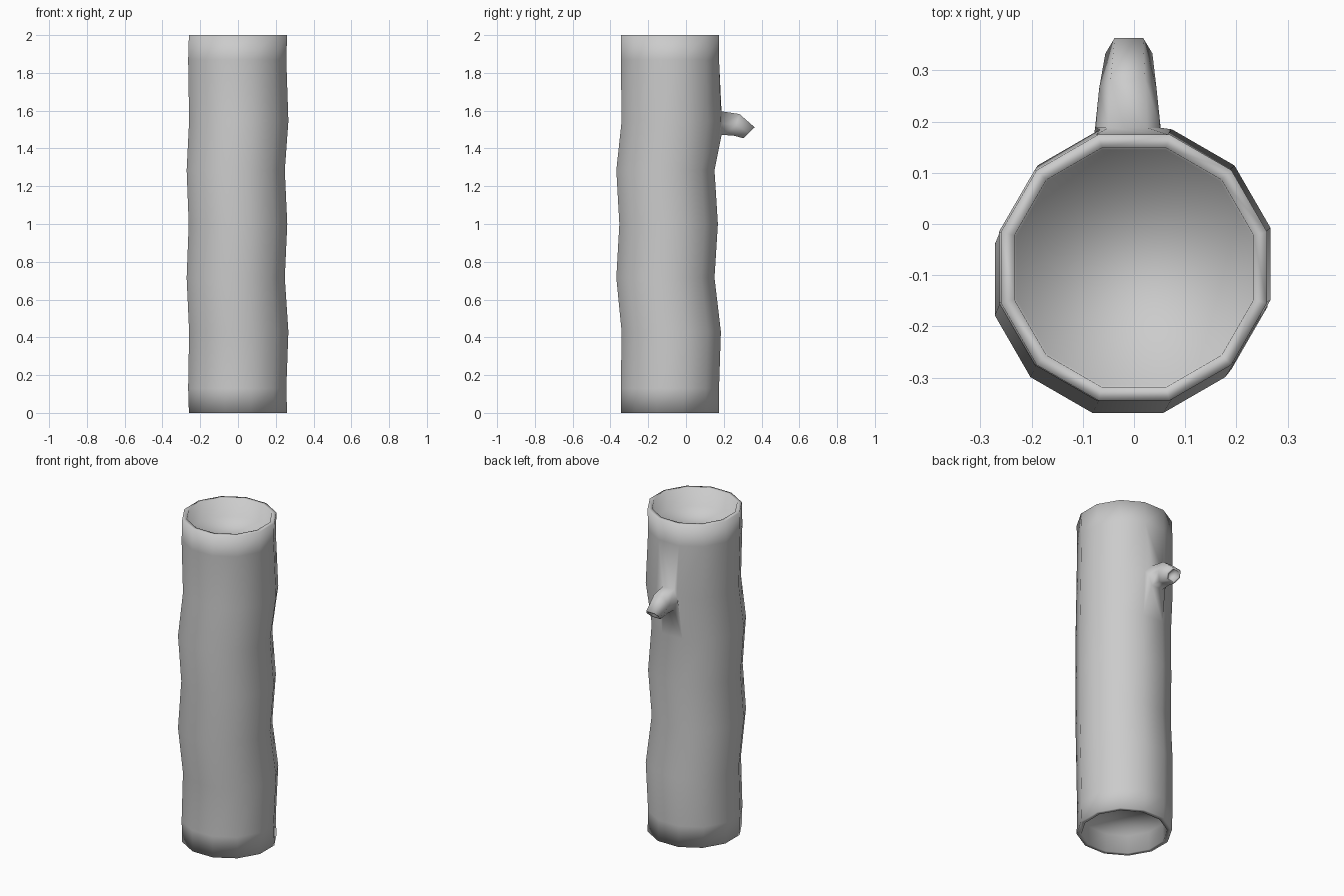
import bpy, bmesh
from math import pi, sin, cos
from mathutils import Vector

if "Cube" in bpy.data.objects:
    bpy.data.objects.remove(bpy.data.objects["Cube"])

SIDES = 12
bm = bmesh.new()


def trunk_ring(z, cx, cy, r):
    # 12-gon with flat sides facing front and back
    return [bm.verts.new((cx + r * cos(pi / 12 + i * pi / 6),
                          cy + r * sin(pi / 12 + i * pi / 6), z)) for i in range(SIDES)]


def bridge(a, b, skip=()):
    n = len(a)
    for i in range(n):
        if i not in skip:
            j = (i + 1) % n
            bm.faces.new((a[i], a[j], b[j], b[i]))


# Trunk: recessed bottom, wobbling bark rings, recessed top (z, centre x, centre y, radius)
profile = [
    (0.11, 0, -0.085, 0.238), (0, 0, -0.085, 0.242), (0, 0, -0.085, 0.269),
    (0.13, -0.004, -0.085, 0.269), (0.43, 0.004, -0.078, 0.272),
    (0.715, -0.012, -0.109, 0.269), (1.0, 0, -0.092, 0.27),
    (1.285, -0.012, -0.109, 0.269), (1.545, 0.004, -0.078, 0.272),
    (1.87, -0.004, -0.085, 0.269), (2, 0, -0.085, 0.269),
    (2, 0, -0.085, 0.242), (1.89, 0, -0.085, 0.238)]
rings = [trunk_ring(*p) for p in profile]
BACK = 2  # index of the back-facing side
for k in range(len(rings) - 1):
    bridge(rings[k], rings[k + 1], skip=(BACK,) if k in (7, 8) else ())
bm.faces.new(rings[0])
bm.faces.new(rings[-1])

# Branch stub: grows out of the six-sided hole left in the back of the trunk
hole = [rings[k][i] for k, i in ((7, 3), (7, 2), (8, 2), (9, 2), (9, 3), (8, 3))]
shape = [(-0.6, -0.9), (0.6, -0.9), (1, 0), (0.6, 0.95), (-0.6, 0.95), (-1, 0)]


def branch_ring(centre, half_w, half_h, tilt):
    # tilt turns the ring so that its top leans away from the trunk
    up = Vector((0, sin(tilt), cos(tilt)))
    return [bm.verts.new(Vector(centre) + Vector((u * half_w, 0, 0)) + up * (v * half_h))
            for u, v in shape]


path = [((-0.012, 0.188, 1.532), 0.064, 0.068, 0.0),
        ((-0.012, 0.265, 1.524), 0.056, 0.064, 0.3),
        ((-0.010, 0.333, 1.482), 0.046, 0.045, 0.8),
        ((-0.010, 0.333, 1.482), 0.034, 0.034, 0.8),
        ((-0.010, 0.306, 1.508), 0.032, 0.032, 0.8)]
last = hole
for p in path:
    ring = branch_ring(*p)
    bridge(last, ring)
    last = ring
bm.faces.new(last)

bmesh.ops.recalc_face_normals(bm, faces=bm.faces[:])
for f in bm.faces:
    f.smooth = True

mesh = bpy.data.meshes.new("hollow_log")
bm.to_mesh(mesh)
bm.free()
log = bpy.data.objects.new("hollow_log", mesh)
bpy.context.collection.objects.link(log)
